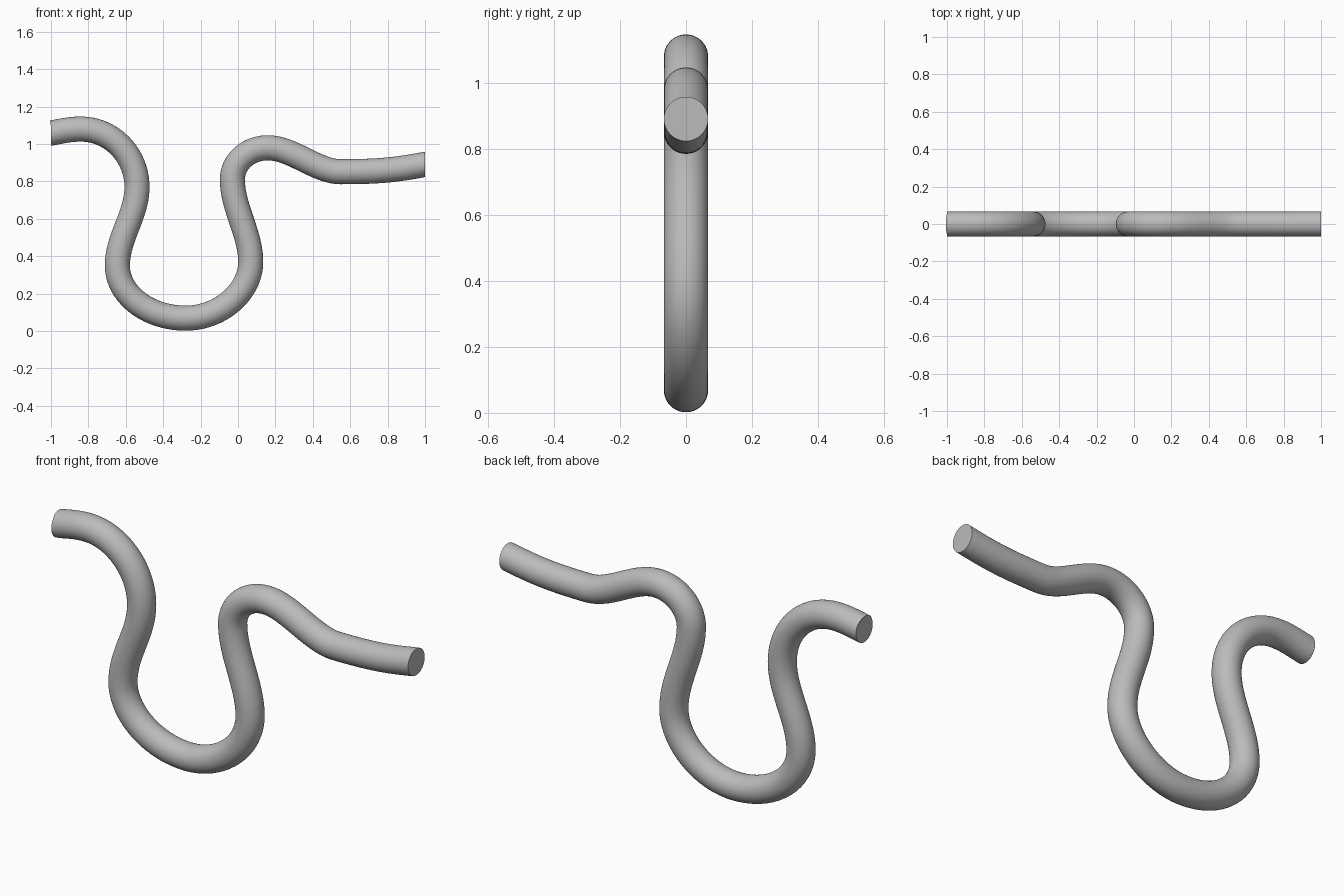
import bpy, bmesh, math
from mathutils import Vector
from mathutils.geometry import interpolate_bezier

if "Cube" in bpy.data.objects:
    bpy.data.objects.remove(bpy.data.objects["Cube"])

RADIUS, SIDES, STEPS = 0.067, 48, 20

# Plain grey finish
grey = bpy.data.materials.new("grey")
grey.use_nodes = True
colour = (0.5, 0.5, 0.5, 1)
grey.diffuse_color = colour
grey.node_tree.nodes["Principled BSDF"].inputs["Base Color"].default_value = colour

# Centre line: x, z, travel direction (x, z), handle length in and out
path = [
    (-1.0, 1.058, (1, 0.2), 0, 0.05),
    (-0.84, 1.08, (1, 0), 0.06, 0.165),
    (-0.54, 0.77, (0, -1), 0.17, 0.15),
    (-0.645, 0.35, (0, -1), 0.15, 0.155),
    (-0.28, 0.069, (1, 0), 0.2, 0.185),
    (0.068, 0.37, (0, 1), 0.16, 0.15),
    (-0.03, 0.81, (0, 1), 0.15, 0.095),
    (0.16, 0.98, (1, 0), 0.105, 0.13),
    (0.55, 0.852, (1, 0), 0.13, 0.22),
    (1.0, 0.891, (1, 0.18), 0.15, 0),
]


def knot(x, z, way, back, ahead):
    p, d = Vector((x, 0, z)), Vector((way[0], 0, way[1])).normalized()
    return p - d * back, p, p + d * ahead


knots = [knot(*k) for k in path]
line = [knots[0][1]]
for a, b in zip(knots, knots[1:]):
    line += interpolate_bezier(a[1], a[2], b[0], b[1], STEPS + 1)[1:]

# Sweep a circle along the centre line, with both ends cut square to x
bm = bmesh.new()
side = Vector((0, 1, 0))
rings = []
for i, p in enumerate(line):
    inner = 0 < i < len(line) - 1
    along = (line[i + 1] - line[i - 1]).normalized() if inner else Vector((1, 0, 0))
    up = along.cross(side)
    angles = [math.tau * k / SIDES for k in range(SIDES)]
    rings.append([bm.verts.new(p + RADIUS * (math.cos(t) * up + math.sin(t) * side))
                  for t in angles])
for a, b in zip(rings, rings[1:]):
    for k in range(SIDES):
        n = (k + 1) % SIDES
        bm.faces.new((a[k], a[n], b[n], b[k]))
bm.faces.new(rings[0])
bm.faces.new(rings[-1])
bmesh.ops.recalc_face_normals(bm, faces=bm.faces)

mesh = bpy.data.meshes.new("bent_tube")
bm.to_mesh(mesh)
bm.free()
mesh.materials.append(grey)
tube = bpy.data.objects.new("bent_tube", mesh)
bpy.context.collection.objects.link(tube)
bpy.context.view_layer.objects.active = tube
tube.select_set(True)
bpy.ops.object.shade_smooth_by_angle(angle=math.radians(40))
